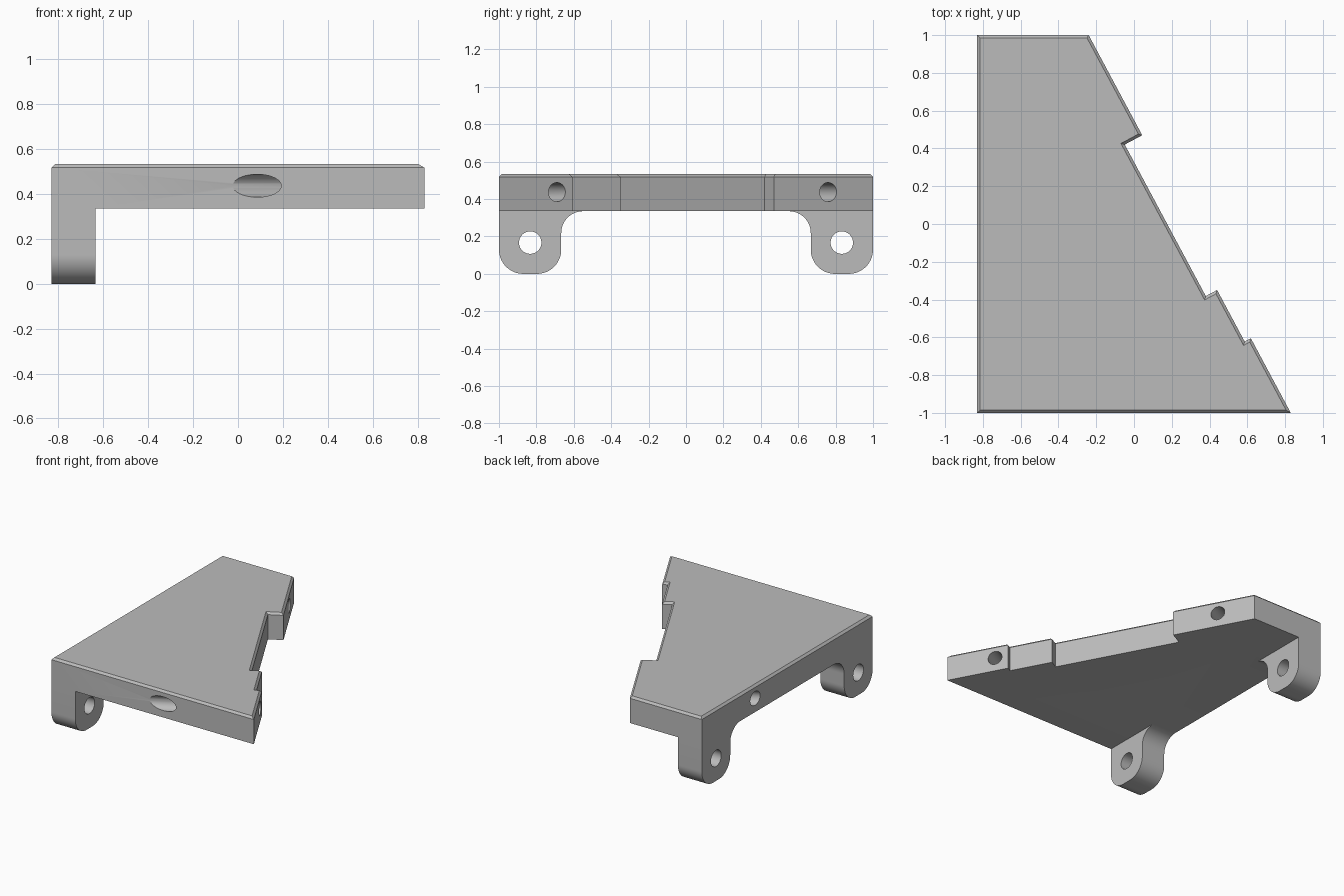
import bpy, bmesh, math
from mathutils import Vector

if "Cube" in bpy.data.objects:
    bpy.data.objects.remove(bpy.data.objects["Cube"], do_unlink=True)

LEFT, UNDER, TOP = -0.83, 0.335, 0.533
LEG_T, LEG_W = 0.196, 0.333

grey = bpy.data.materials.new("grey")
grey.use_nodes = True
grey.diffuse_color = (0.5, 0.5, 0.5, 1)
grey.node_tree.nodes["Principled BSDF"].inputs["Base Color"].default_value = grey.diffuse_color


def prism(name, points, offset, chamfer=0):
    """Extrude a closed outline by offset, optionally chamfering the far rim."""
    bm = bmesh.new()
    base = bm.faces.new([bm.verts.new(p) for p in points])
    far = bmesh.ops.extrude_face_region(bm, geom=[base], use_keep_orig=True)["geom"]
    bmesh.ops.translate(bm, vec=offset, verts=[g for g in far if isinstance(g, bmesh.types.BMVert)])
    bmesh.ops.recalc_face_normals(bm, faces=bm.faces)
    if chamfer:
        rim = [g for g in far if isinstance(g, bmesh.types.BMEdge)]
        bmesh.ops.bevel(bm, geom=rim, offset=chamfer, segments=1, affect="EDGES")
    mesh = bpy.data.meshes.new(name)
    bm.to_mesh(mesh)
    bm.free()
    mesh.materials.append(grey)
    obj = bpy.data.objects.new(name, mesh)
    bpy.context.collection.objects.link(obj)
    return obj


def drill(name, centre, axis, radius, length):
    """Round cutter centred on a point and running along an axis."""
    bpy.ops.mesh.primitive_cylinder_add(vertices=48, radius=radius, depth=length, location=centre)
    obj = bpy.context.object
    obj.name = name
    obj.rotation_euler = Vector(axis).to_track_quat("Z", "Y").to_euler()
    obj.data.materials.append(grey)
    return obj


def combine(target, tool, operation):
    """Apply a boolean and remove the tool object."""
    mod = target.modifiers.new(operation, "BOOLEAN")
    mod.operation, mod.solver, mod.object = operation, "EXACT", tool
    bpy.context.view_layer.objects.active = target
    bpy.ops.object.modifier_apply(modifier=mod.name)
    bpy.data.objects.remove(tool, do_unlink=True)


def arc(cy, cz, r, start, end, steps=16):
    angles = [math.radians(start + (end - start) * i / steps) for i in range(steps + 1)]
    return [(cy + r * math.cos(a), cz + r * math.sin(a)) for a in angles]


# Slanted edge: straight line stepped inwards at three notches
corner, back = Vector((0.83, -1, 0)), Vector((-0.24, 1, 0))
along = (back - corner).normalized()
inward = Vector((-along.y, along.x, 0))


def slant(y, depth=0):
    return corner + along * ((y + 1) / along.y) + inward * depth


# Top plate with chamfered upper rim
outline = [(LEFT, -1, 0), corner, slant(-0.605), slant(-0.605, 0.037),
           slant(-0.332, 0.037), slant(-0.332, 0.105), slant(0.47, 0.105),
           slant(0.47), back, (LEFT, 1, 0)]
outline = [(p[0], p[1], UNDER) for p in outline]
bracket = prism("bracket", outline, (0, 0, TOP - UNDER), 0.015)

# Rounded lugs under the long straight side, with a fillet into the plate
r, f = 0.13, 0.117
inner = 1 - LEG_W
profile = ([(1, UNDER)] + arc(1 - r, r, r, 0, -90) + arc(inner + r, r, r, 270, 180)
           + arc(inner - f, UNDER - f, f, 0, 90))
for side in (-1, 1):
    leg = prism("leg", [(LEFT, side * y, z) for y, z in profile], (LEG_T, 0, 0))
    combine(bracket, leg, "UNION")

# Cross holes through the lugs
for side in (-1, 1):
    hole = drill("leg_hole", (LEFT + LEG_T / 2, side * 0.833, 0.167), (1, 0, 0), 0.06, 0.4)
    combine(bracket, hole, "DIFFERENCE")

# Long holes square to the slanted edge, right through the plate
for y in (-0.69, 0.76):
    centre = slant(y, 0.4) + Vector((0, 0, 0.437))
    combine(bracket, drill("plate_hole", centre, inward, 0.051, 1.4), "DIFFERENCE")

bpy.ops.object.select_all(action="DESELECT")
bracket.select_set(True)
bpy.context.view_layer.objects.active = bracket
bpy.ops.object.shade_smooth_by_angle(angle=math.radians(30))
